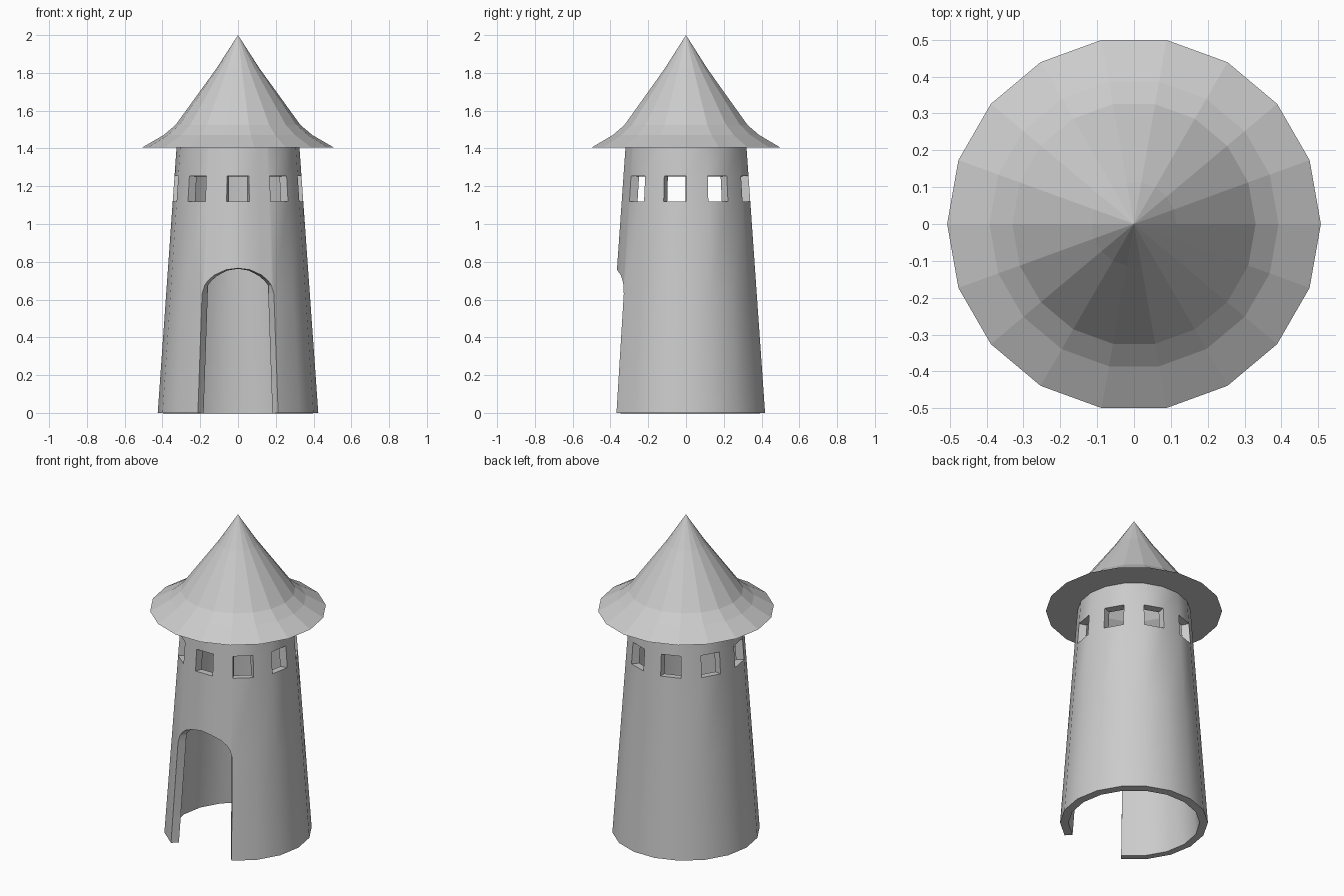
import bpy, bmesh, math

if "Cube" in bpy.data.objects:
    bpy.data.objects.remove(bpy.data.objects["Cube"])

SIDES = 18
STEP = 360 / SIDES
WALL = 0.047
TOP = 1.41


def tower_radius(z):
    return 0.425 - 0.1 * z / TOP


def poly_point(deg, r, z):
    """Point on the 18-sided outline at an angle measured from the front."""
    off = (deg % STEP) - STEP / 2          # corners sit at odd multiples of 10
    k = math.floor((deg + 10) / STEP) * STEP
    off = deg - k                          # angle from the middle of its side
    rr = r * math.cos(math.radians(STEP / 2)) / math.cos(math.radians(off))
    a = math.radians(deg - 90)
    return (rr * math.cos(a), rr * math.sin(a), z)


def finish(bm, name):
    me = bpy.data.meshes.new(name)
    bm.to_mesh(me)
    bm.free()
    ob = bpy.data.objects.new(name, me)
    bpy.context.collection.objects.link(ob)
    bpy.ops.object.select_all(action='DESELECT')
    ob.select_set(True)
    bpy.context.view_layer.objects.active = ob
    return ob


# Tower wall: columns follow the corners, with extra ones around the door arch
half = [0, 10, 20, 25, 28, 30]
angles = [-a for a in reversed(half[1:])] + half + list(range(50, 330, 20))


def arch_z(deg):
    if abs(deg) >= 30:
        return 0.63
    return 0.63 + 0.136 * math.sqrt(1 - (math.sin(math.radians(deg)) / 0.5) ** 2)


bm = bmesh.new()
cols = []
for a in angles:
    heights = [0, arch_z(a), 1.12, 1.255, TOP]
    cols.append([bm.verts.new(poly_point(a, tower_radius(z), z)) for z in heights])

n = len(angles)
for i in range(n):
    nxt = (i + 1) % n
    end = angles[nxt] if nxt else angles[0] + 360
    mid = (angles[i] + end) / 2
    side = math.floor((mid + 10) / STEP)
    for j in range(4):
        door = j == 0 and abs(mid) < 30
        window = j == 2 and side % 2 == 0      # every second side is a window
        if door or window:
            continue
        bm.faces.new((cols[i][j], cols[nxt][j], cols[nxt][j + 1], cols[i][j + 1]))
for v in [v for v in bm.verts if not v.link_faces]:
    bm.verts.remove(v)
tower = finish(bm, "tower_wall")
solid = tower.modifiers.new("thickness", 'SOLIDIFY')
solid.thickness = WALL
solid.offset = -1
solid.use_even_offset = True
bpy.ops.object.modifier_apply(modifier=solid.name)
bpy.ops.object.shade_smooth_by_angle(angle=math.radians(30))

# Roof: flared hollow cone with a flat underside out to the eaves
profile = [(0.322, 1.405), (0.507, 1.405), (0.392, 1.472), (0.33, 1.525), (0.115, 1.822)]
bm = bmesh.new()
rings = []
for r, z in profile:
    rings.append([bm.verts.new((r * math.cos(math.radians(k * STEP)),
                                r * math.sin(math.radians(k * STEP)), z))
                  for k in range(SIDES)])
tip = bm.verts.new((0, 0, 2))
for k in range(SIDES):
    m = (k + 1) % SIDES
    for lo, hi in zip(rings, rings[1:]):
        bm.faces.new((lo[k], lo[m], hi[m], hi[k]))
    bm.faces.new((rings[-1][k], rings[-1][m], tip))
finish(bm, "roof")
